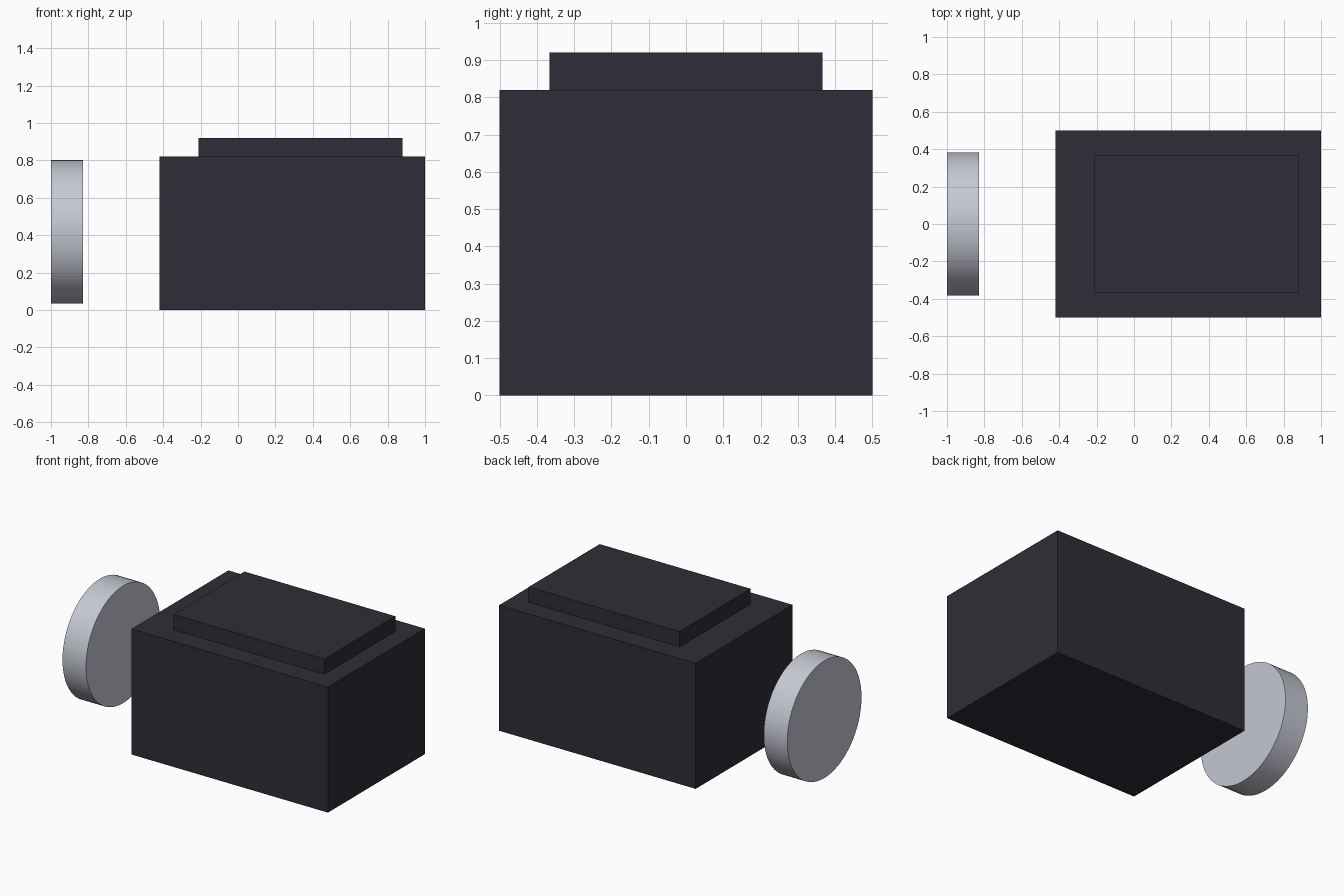
import bpy
import math
from mathutils import Matrix

default = bpy.data.objects.get("Cube")
if default:
    bpy.data.objects.remove(default, do_unlink=True)


def make_material(name, rgb):
    mat = bpy.data.materials.new(name)
    mat.use_nodes = True
    mat.diffuse_color = (*rgb, 1)
    mat.node_tree.nodes["Principled BSDF"].inputs["Base Color"].default_value = (*rgb, 1)
    return mat


def add_box(name, low, high, mat):
    """Box spanning two opposite corners."""
    centre = [(a + b) / 2 for a, b in zip(low, high)]
    size = [b - a for a, b in zip(low, high)]
    bpy.ops.mesh.primitive_cube_add(size=1, location=centre)
    box = bpy.context.object
    box.name = name
    box.data.transform(Matrix.Diagonal((*size, 1)))
    box.data.materials.append(mat)
    return box


charcoal = make_material("charcoal", (0.027, 0.027, 0.038))
silver = make_material("silver", (0.56, 0.58, 0.65))

# Main body and the raised panel on top, set slightly towards the left
add_box("body", (-0.42, -0.5, 0), (1, 0.5, 0.82), charcoal)
add_box("top_panel", (-0.21, -0.366, 0.82), (0.88, 0.366, 0.92), charcoal)

# Separate round disc on the right, its axis along x
bpy.ops.mesh.primitive_cylinder_add(vertices=64, radius=0.383, depth=0.17,
                                    location=(-0.915, 0, 0.418),
                                    rotation=(0, math.pi / 2, 0))
disc = bpy.context.object
disc.name = "round_disc"
disc.data.materials.append(silver)
bpy.ops.object.shade_smooth_by_angle(angle=math.radians(30))
